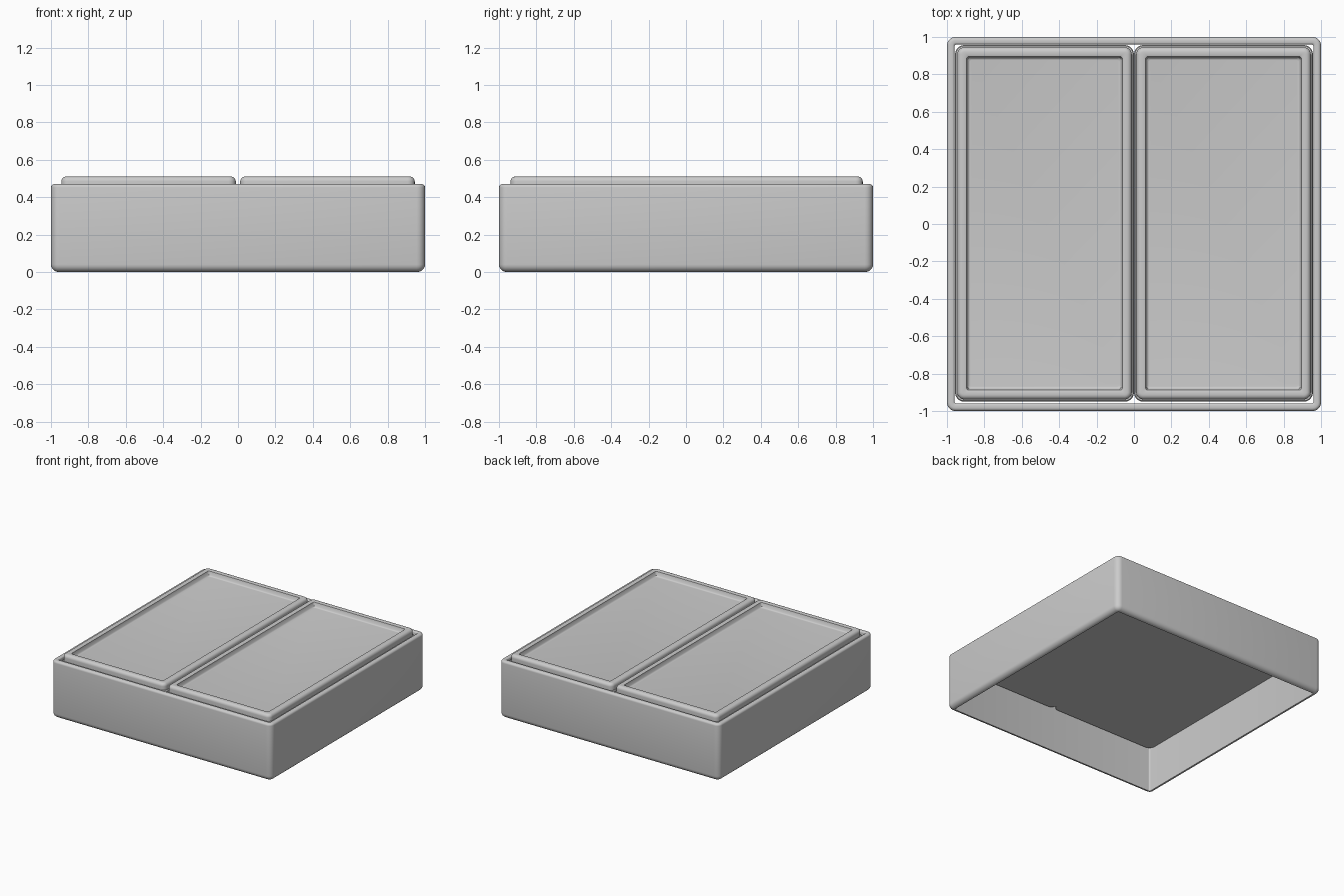
import bpy, bmesh, math

if "Cube" in bpy.data.objects:
    bpy.data.objects.remove(bpy.data.objects["Cube"])


def ring(x0, x1, y0, y1, r, z, n=5):
    """Points of a rounded rectangle at height z."""
    pts = []
    for cx, cy, start in ((x1 - r, y1 - r, 0), (x0 + r, y1 - r, 90),
                          (x0 + r, y0 + r, 180), (x1 - r, y0 + r, 270)):
        for i in range(n + 1):
            a = math.radians(start + 90 * i / n)
            pts.append((cx + r * math.cos(a), cy + r * math.sin(a), z))
    return pts


def loft(name, bounds, radius, profile, caps):
    """Skin a profile of (inset, z) around a rounded rectangle."""
    x0, x1, y0, y1 = bounds
    bm = bmesh.new()
    rings = []
    for d, z in profile:
        pts = ring(x0 + d, x1 - d, y0 + d, y1 - d, max(radius - d, 0.012), z)
        rings.append([bm.verts.new(p) for p in pts])
    for a, b in zip(rings, rings[1:]):
        n = len(a)
        for i in range(n):
            j = (i + 1) % n
            bm.faces.new((a[i], a[j], b[j], b[i]))
    if caps:
        bm.faces.new(rings[0][::-1])
        bm.faces.new(rings[-1])
    mesh = bpy.data.meshes.new(name)
    bm.to_mesh(mesh)
    bm.free()
    ob = bpy.data.objects.new(name, mesh)
    bpy.context.collection.objects.link(ob)
    bpy.context.view_layer.objects.active = ob
    ob.select_set(True)
    bpy.ops.object.shade_smooth_by_angle(angle=math.radians(35))
    ob.select_set(False)
    return ob


def arc(d, z, r, a0, a1, n=5):
    """Quarter-round of the profile centred at inset d, height z."""
    out = []
    for i in range(n + 1):
        a = math.radians(a0 + (a1 - a0) * i / n)
        out.append((d - r * math.cos(a), z + r * math.sin(a)))
    return out


# Hollow surround: inner wall, rounded foot, outer wall, rounded rim
frame = [(0.04, 0.36)]
frame += arc(0.04, 0.04, 0.04, -90, 0)
frame += arc(0.018, 0.452, 0.018, 0, 90)
frame += arc(0.03, 0.46, 0.01, 90, 180, 3)
frame += [(0.04, 0.36)]
loft("surround", (-1, 1, -1, 1), 0.045, frame, False)

# Two panels: flange, raised rounded border, recessed field
panel = [(0, 0.36), (0, 0.448), (0.005, 0.455), (0.012, 0.455), (0.012, 0.485)]
panel += arc(0.037, 0.485, 0.025, 15, 90, 4)
panel += [(0.055, 0.51), (0.062, 0.507), (0.068, 0.478), (0.075, 0.471), (0.08, 0.47)]
for side, x0, x1 in (("left", -0.957, 0.0), ("right", 0.0, 0.957)):
    loft(side + "_panel", (x0, x1, -0.95, 0.957), 0.05, panel, True)
